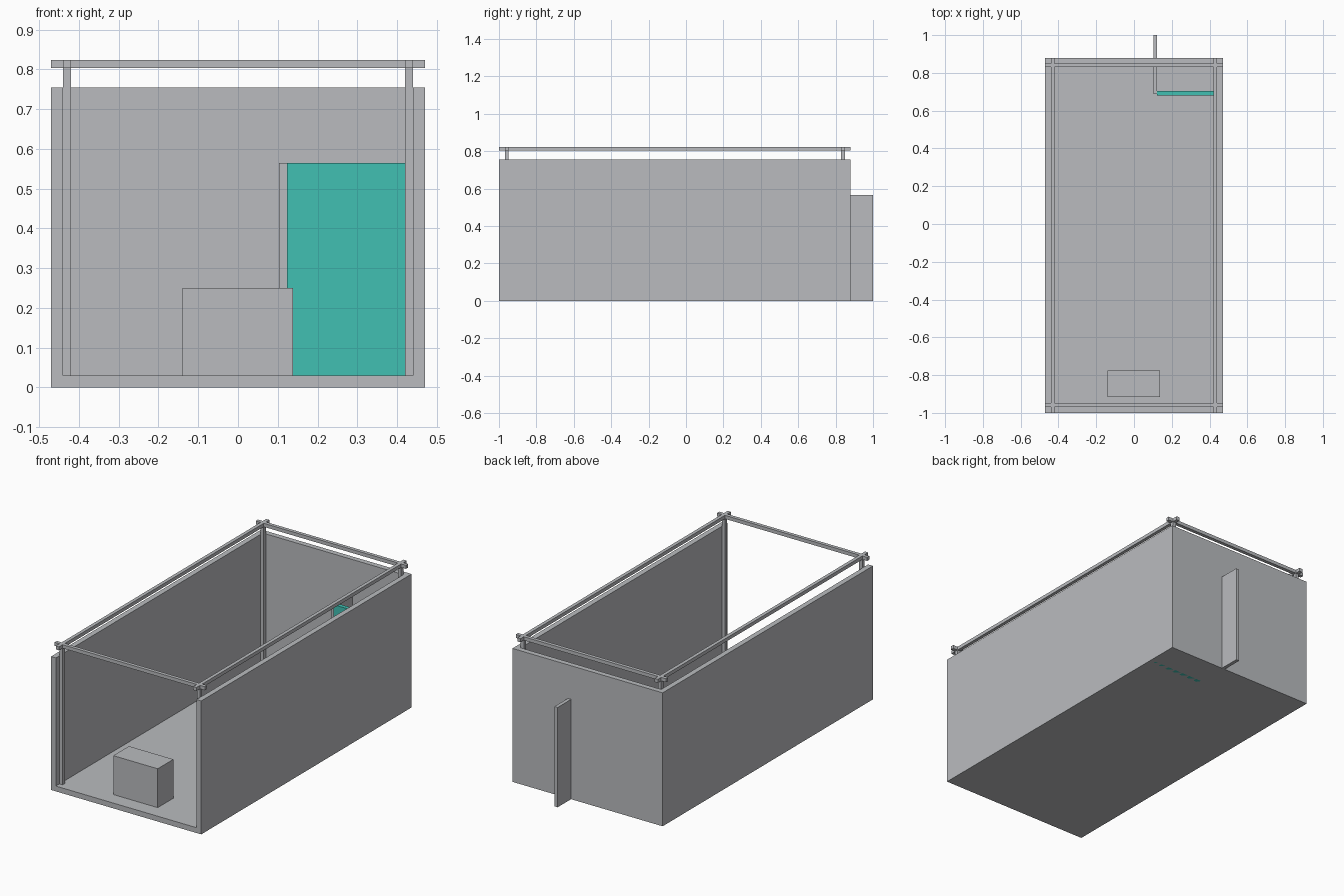
import bpy

if "Cube" in bpy.data.objects:
    bpy.data.objects.remove(bpy.data.objects["Cube"])


def material(name, rgb):
    m = bpy.data.materials.new(name)
    m.diffuse_color = (*rgb, 1.0)
    m.use_nodes = True
    m.node_tree.nodes["Principled BSDF"].inputs["Base Color"].default_value = m.diffuse_color
    return m


GREY = material("light_grey", (0.49, 0.50, 0.52))
TEAL = material("teal", (0.053, 0.53, 0.45))


def box(name, x, y, z, mat=GREY):
    """Axis-aligned box from (min, max) ranges."""
    bpy.ops.mesh.primitive_cube_add(size=1)
    ob = bpy.context.object
    ob.name = ob.data.name = name
    for v in ob.data.vertices:
        v.co = [r[0] if c < 0 else r[1] for c, r in zip(v.co, (x, y, z))]
    ob.data.materials.append(mat)
    return ob


# Overall room extents
W, FRONT, BACK, TOP, T = 0.47, -1.0, 0.88, 0.755, 0.03
INNER = W - T
BAR = 0.02                       # thickness of posts and rails
RAIL_Z = (0.803, 0.823)

# Room shell, open at the front and on top
box("floor", (-W, W), (FRONT, BACK), (0, T))
box("back_wall", (-INNER, INNER), (BACK - T, BACK), (T, TOP))
for side, s in (("left", -1), ("right", 1)):
    xs = sorted((s * INNER, s * W))
    box(side + "_wall", xs, (FRONT, BACK), (T, TOP))

# Frame of corner posts and crossing top rails
post_y = {"front": (-0.968, -0.948), "back": (BACK - T - BAR, BACK - T)}
for side, s in (("left", -1), ("right", 1)):
    xs = sorted((s * (INNER - BAR), s * INNER))
    box(side + "_rail", xs, (FRONT, BACK), RAIL_Z)
    for end, ys in post_y.items():
        box(f"{end}_{side}_post", xs, ys, (T, RAIL_Z[0]))
for end, ys in post_y.items():
    box(end + "_rail", (-W, W), ys, RAIL_Z)

# Block near the open front
box("counter_block", (-0.14, 0.138), (-0.915, -0.775), (T, 0.25))

# Corner partition: grey panel through the back wall and teal panel
box("partition_panel", (0.103, 0.123), (0.687, 1.0), (0, 0.565))
box("teal_panel", (0.123, INNER), (0.68, 0.703), (0, 0.565), TEAL)
